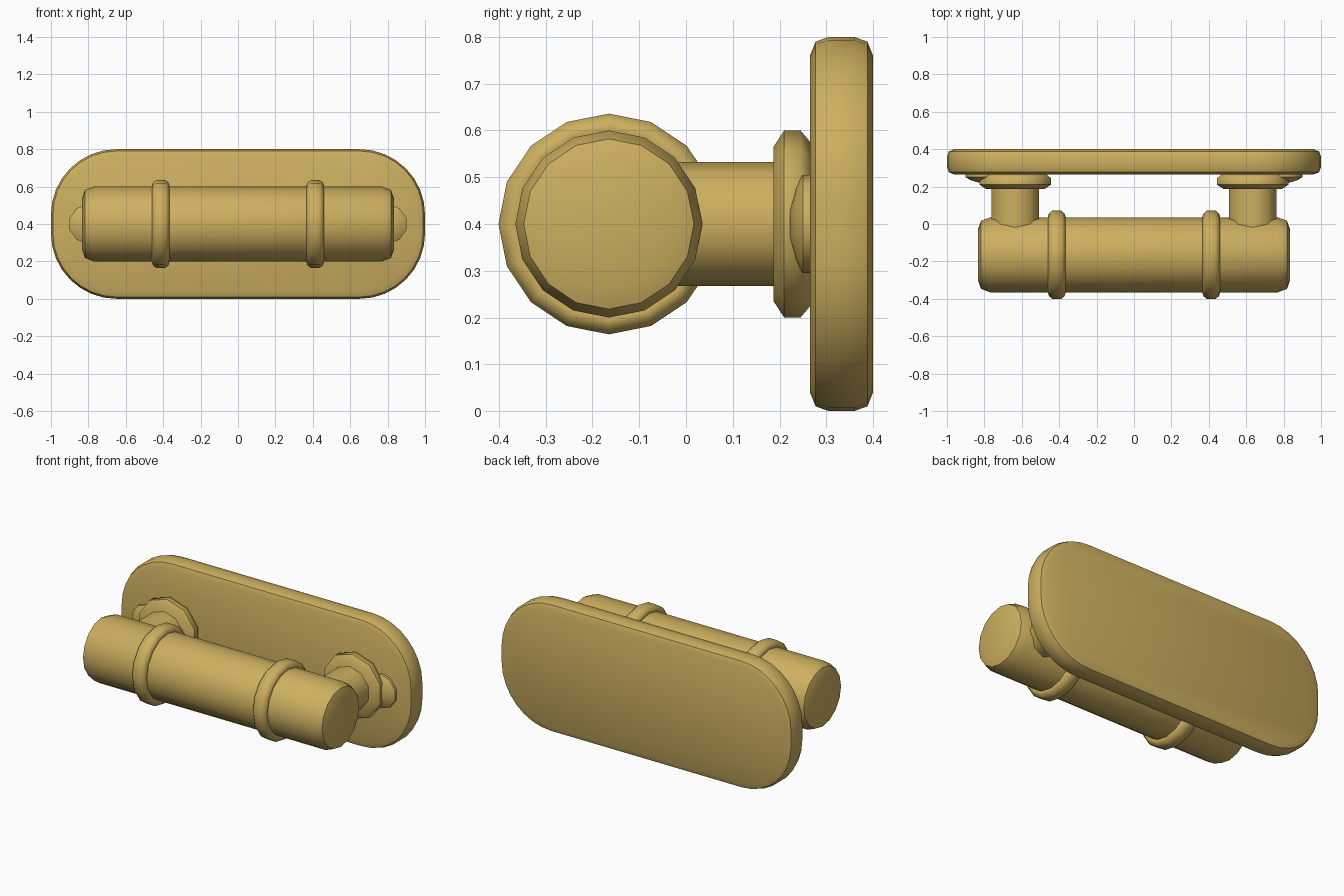
import bpy, bmesh, math

if "Cube" in bpy.data.objects:
    bpy.data.objects.remove(bpy.data.objects["Cube"])

brass = bpy.data.materials.new("brass")
brass.diffuse_color = (0.61, 0.43, 0.115, 1)
brass.use_nodes = True
brass.node_tree.nodes["Principled BSDF"].inputs["Base Color"].default_value = brass.diffuse_color


def finish(name, bm, angle):
    bmesh.ops.recalc_face_normals(bm, faces=bm.faces)
    me = bpy.data.meshes.new(name)
    bm.to_mesh(me)
    bm.free()
    ob = bpy.data.objects.new(name, me)
    bpy.context.collection.objects.link(ob)
    me.materials.append(brass)
    bpy.ops.object.select_all(action='DESELECT')
    ob.select_set(True)
    bpy.context.view_layer.objects.active = ob
    bpy.ops.object.shade_smooth_by_angle(angle=math.radians(angle))
    return ob


def lathe(name, profile, sides, axis, centre, angle=35):
    """Closed turned part: profile is (position along axis, radius)."""
    bm = bmesh.new()
    rings = []
    for t, r in profile:
        ring = []
        for i in range(sides):
            a = 2 * math.pi * i / sides
            u, v = r * math.sin(a), r * math.cos(a)
            p = (t, u, v) if axis == 'X' else (u, t, v)
            ring.append(bm.verts.new([p[k] + centre[k] for k in range(3)]))
        rings.append(ring)
    for a, b in zip(rings, rings[1:]):
        for i in range(sides):
            j = (i + 1) % sides
            bm.faces.new((a[i], a[j], b[j], b[i]))
    bm.faces.new(rings[0])
    bm.faces.new(rings[-1])
    return finish(name, bm, angle)


# Back plate: stacked rounded-rectangle outlines, inset at both rims
def outline(bm, inset, y, radius=0.35, steps=8):
    verts = []
    r = radius - inset
    for q, (sx, sz) in enumerate([(1, 1), (-1, 1), (-1, -1), (1, -1)]):
        for i in range(steps + 1):
            a = math.pi / 2 * (q + i / steps)
            verts.append(bm.verts.new((sx * (1 - radius) + r * math.cos(a), y,
                                       0.4 + sz * (0.4 - radius) + r * math.sin(a))))
    return verts


bm = bmesh.new()
loops = [outline(bm, d, y) for d, y in [(0.04, 0.265), (0.01, 0.277), (0, 0.305),
                                        (0, 0.36), (0.01, 0.388), (0.04, 0.4)]]
for a, b in zip(loops, loops[1:]):
    for i in range(len(a)):
        j = (i + 1) % len(a)
        bm.faces.new((a[i], a[j], b[j], b[i]))
bm.faces.new(loops[0])
bm.faces.new(loops[-1])
finish("back_plate", bm, 40)

# Horizontal bar with rounded ends
half = [(0.77, 0.2), (0.818, 0.182), (0.833, 0.14)]
lathe("bar", [(-t, r) for t, r in reversed(half)] + half, 16, 'X', (0, -0.165, 0.4), 40)

for side, s in (("left", -1), ("right", 1)):
    # Collar round the bar
    lathe(side + "_collar", [(-0.04, 0.19), (-0.047, 0.205), (-0.042, 0.22), (-0.024, 0.236),
                             (0.024, 0.236), (0.042, 0.22), (0.047, 0.205), (0.04, 0.19)],
          16, 'X', (s * 0.413, -0.165, 0.4), 50)
    # Post from bar to plate
    lathe(side + "_post", [(-0.13, 0.133), (0.27, 0.133)], 10, 'Y', (s * 0.635, 0, 0.4), 40)
    # Rounded flange at the post foot
    lathe(side + "_flange", [(0.187, 0.165), (0.21, 0.2), (0.245, 0.2), (0.27, 0.17)],
          10, 'Y', (s * 0.635, 0, 0.4), 50)
    # Domed screw head beside the flange
    lathe(side + "_screw", [(0.222, 0.035), (0.235, 0.08), (0.25, 0.105), (0.27, 0.105)],
          10, 'Y', (s * 0.8, 0, 0.4), 50)
